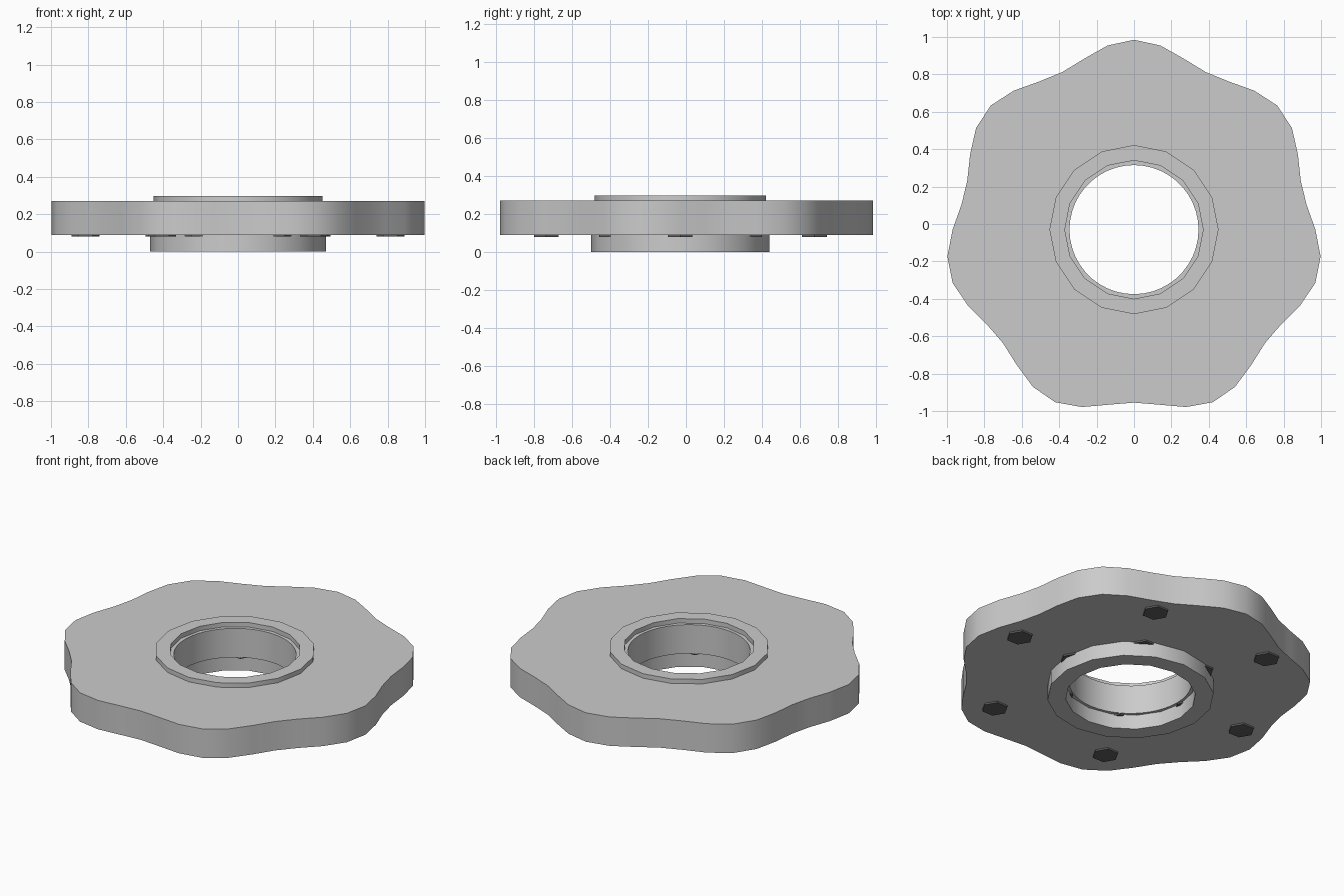
import bpy
import bmesh
from math import sin, cos, tau

if "Cube" in bpy.data.objects:
    bpy.data.objects.remove(bpy.data.objects["Cube"])

CY = -0.03  # y of the rotation axis


def finish(bm, name, smooth=True):
    bmesh.ops.recalc_face_normals(bm, faces=bm.faces)
    mesh = bpy.data.meshes.new(name)
    bm.to_mesh(mesh)
    bm.free()
    ob = bpy.data.objects.new(name, mesh)
    bpy.context.collection.objects.link(ob)
    ob.location.y = CY
    if smooth:
        bpy.ops.object.select_all(action='DESELECT')
        ob.select_set(True)
        bpy.context.view_layer.objects.active = ob
        bpy.ops.object.shade_smooth_by_angle()
    return ob


def ring(name, n, outer, inner, z0, z1):
    """Closed ring; outer is a radius function of the angle from +y."""
    bm = bmesh.new()
    loops = []
    for rad, z in ((outer, z0), (outer, z1), (inner, z1), (inner, z0)):
        angles = [tau * i / n for i in range(n)]
        loops.append([bm.verts.new((rad(a) * sin(a), rad(a) * cos(a), z)) for a in angles])
    for k in range(4):
        a, b = loops[k], loops[(k + 1) % 4]
        for i in range(n):
            j = (i + 1) % n
            bm.faces.new((a[i], a[j], b[j], b[i]))
    return finish(bm, name)


# Seven-lobed plate with a round bore
ring("lobed_plate", 44, lambda a: 0.97 + 0.045 * cos(7 * a), lambda a: 0.345, 0.09, 0.27)

# Raised collars above and below
ring("top_collar", 16, lambda a: 0.452, lambda a: 0.37, 0.27, 0.298)
ring("bottom_collar", 16, lambda a: 0.47, lambda a: 0.367, 0.0, 0.09)

# Dark hexagonal bolt heads on the underside, in two circles
dark = bpy.data.materials.new("dark_metal")
dark.diffuse_color = (0.12, 0.12, 0.12, 1)
dark.use_nodes = True
dark.node_tree.nodes["Principled BSDF"].inputs["Base Color"].default_value = dark.diffuse_color
for label, radius in (("outer", 0.815), ("inner", 0.42)):
    for i in range(6):
        bm = bmesh.new()
        cx, cy = radius * cos(tau * i / 6), radius * sin(tau * i / 6)
        hexagon = [bm.verts.new((cx + 0.075 * cos(tau * k / 6),
                                 cy + 0.075 * sin(tau * k / 6), 0.08)) for k in range(6)]
        face = bm.faces.new(hexagon)
        ext = bmesh.ops.extrude_face_region(bm, geom=[face], use_keep_orig=True)
        tops = [v for v in ext["geom"] if isinstance(v, bmesh.types.BMVert)]
        bmesh.ops.translate(bm, vec=(0, 0, 0.02), verts=tops)
        bolt = finish(bm, f"{label}_bolt_head_{i + 1}", smooth=False)
        bolt.data.materials.append(dark)
